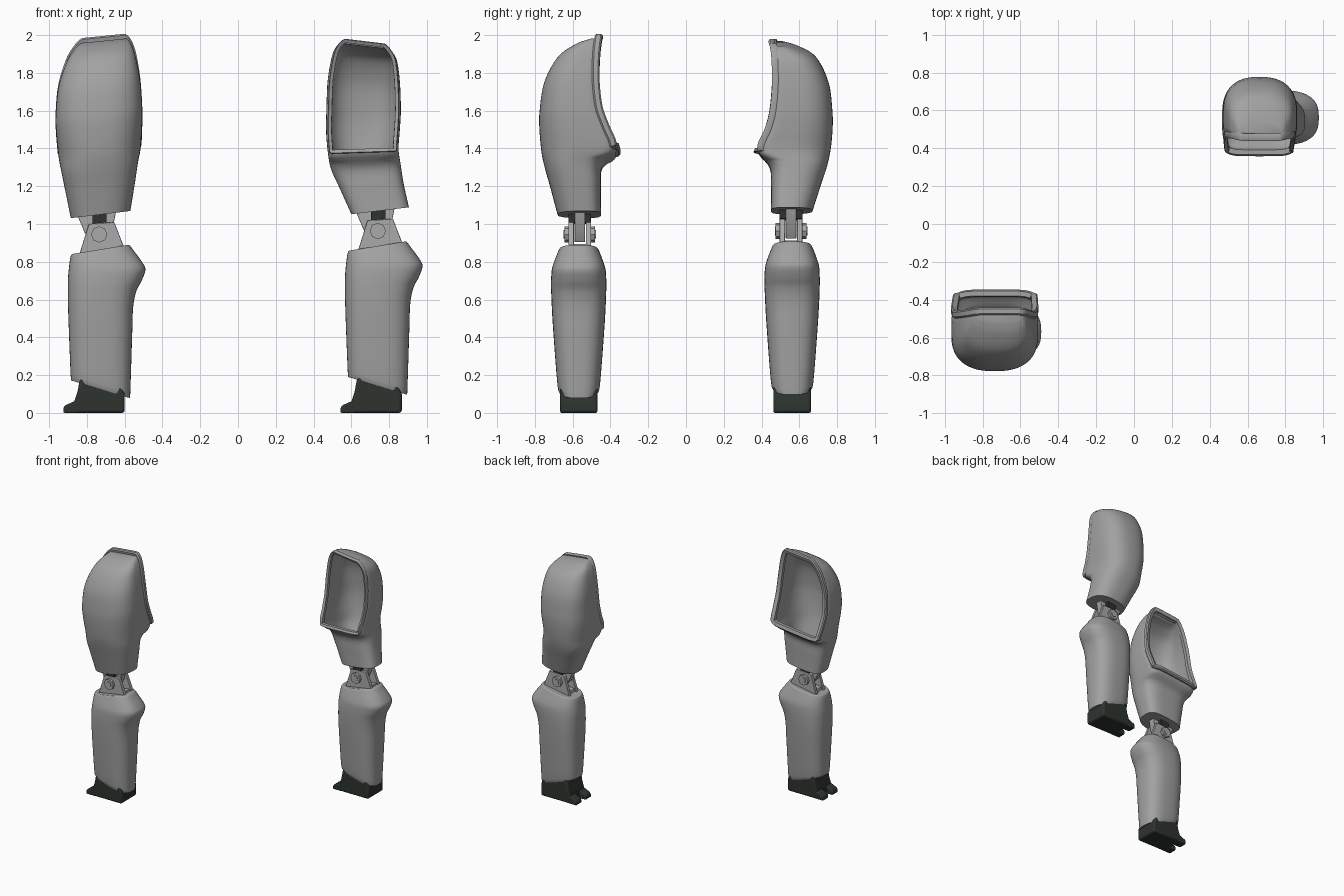
import bpy, bmesh, math
from mathutils import Vector

if "Cube" in bpy.data.objects:
    bpy.data.objects.remove(bpy.data.objects["Cube"])

def material(name, col):
    m = bpy.data.materials.new(name)
    m.diffuse_color = (*col, 1)
    m.use_nodes = True
    m.node_tree.nodes["Principled BSDF"].inputs["Base Color"].default_value = m.diffuse_color
    return m

GREY = material("shell grey", (0.36, 0.36, 0.36))
METAL = material("joint grey", (0.40, 0.40, 0.40))
DARK = material("dark rubber", (0.026, 0.034, 0.028))

def finish(bm, name, mat, angle=35, solid=0, bevel=0):
    bmesh.ops.recalc_face_normals(bm, faces=bm.faces[:])
    me = bpy.data.meshes.new(name)
    bm.to_mesh(me)
    bm.free()
    me.materials.append(mat)
    ob = bpy.data.objects.new(name, me)
    bpy.context.collection.objects.link(ob)
    if solid:
        mod = ob.modifiers.new("wall", 'SOLIDIFY')
        mod.thickness, mod.offset = solid, -1
    if bevel:
        mod = ob.modifiers.new("soft", 'BEVEL')
        mod.width, mod.segments = bevel, 3
    bpy.ops.object.select_all(action='DESELECT')
    bpy.context.view_layer.objects.active = ob
    ob.select_set(True)
    bpy.ops.object.shade_smooth_by_angle(angle=math.radians(angle))
    return ob

def spline(rows, sub):
    """Catmull-Rom through table rows."""
    out = []
    for i in range(len(rows) - 1):
        p = [rows[max(i - 1, 0)], rows[i], rows[i + 1], rows[min(i + 2, len(rows) - 1)]]
        for k in range(sub):
            t = k / sub
            out.append([0.5 * (2 * b + (c - a) * t + (2 * a - 5 * b + 4 * c - d) * t * t
                        + (3 * b - a - 3 * c + d) * t ** 3) for a, b, c, d in zip(*p)])
    return out + [list(rows[-1])]

def power(v, n):
    return math.copysign(abs(v) ** (2 / n), v)

def loft(bm, rings):
    vs = [[bm.verts.new(p) for p in r] for r in rings]
    n = len(vs[0])
    for j in range(len(vs) - 1):
        for i in range(n):
            bm.faces.new((vs[j][i], vs[j][(i + 1) % n], vs[j + 1][(i + 1) % n], vs[j + 1][i]))
    return vs

def prism(name, pts, y0, y1, mat, bevel=0.0):
    bm = bmesh.new()
    r = [[(x, y, z) for x, z in pts] for y in (y0, y1)]
    v = loft(bm, r)
    bm.faces.new(v[0])
    bm.faces.new(v[1])
    return finish(bm, name, mat, bevel=bevel)

# Thigh socket: open shell with a flared rim; rows are z, x left, x right, back depth, opening depth
def socket(tag, rows, k_low, k_high, side, lip):
    N, z_open = 64, 1.385
    rows = spline(rows, 5)
    z0, z1 = rows[0][0], rows[-1][0]
    rings = []
    for z, xl, xr, yb, yf in rows:
        cx, rx, ym = (xl + xr) / 2, (xr - xl) / 2, yf + (yb - yf) * 0.42
        k = k_low + (k_high - k_low) * (z - z0) / (z1 - z0)
        ring = []
        for i in range(N):
            a = 2 * math.pi * i / N
            front = math.sin(a) > 0                      # opening half
            n = 6 if front and z > 1.34 else 3.2 if front else 2.5
            x = cx + rx * power(math.cos(a), n)
            y = ym + (yf - ym if front else yb - ym) * abs(power(math.sin(a), n))
            ring.append(Vector((x, side * y, z + k * (x - cx))))
        rings.append(ring)
    bm = bmesh.new()
    vs = loft(bm, rings)
    bm.faces.new(vs[0])
    bm.faces.new(vs[-1])
    # cut the opening
    lo, hi = N // 8, 3 * N // 8
    j0 = next(j for j, r in enumerate(rows) if r[0] >= z_open)
    gone = []
    for j in range(j0, len(vs) - 1):
        for i in range(lo, hi):
            gone += [f for f in vs[j][i].link_faces
                     if vs[j][i + 1] in f.verts and vs[j + 1][i] in f.verts]
    bmesh.ops.delete(bm, geom=gone, context='FACES')
    finish(bm, tag + "_thigh_socket", GREY, 40, solid=0.014)
    # rim band swept round the opening
    path = [rings[j0][i] for i in range(hi, lo, -1)]
    path += [rings[j][lo] for j in range(j0, len(rings))]
    path += [rings[-1][i] for i in range(lo + 1, hi)]
    path += [rings[j][hi] for j in range(len(rings) - 1, j0, -1)]
    mid = sum(path, Vector()) / len(path)
    sect = []
    m = len(path)
    for i, p in enumerate(path):
        t = (path[(i + 1) % m] - path[i - 1]).normalized()
        o = Vector((t.z, 0, -t.x)).normalized()
        if o.dot(Vector((p.x - mid.x, 0, p.z - mid.z))) < 0:
            o = -o
        f = t.cross(o).normalized()
        if f.y * side > 0:
            f = -f                                       # towards the wearer
        sect.append([p + o * a + f * b for a, b in
                     ((-0.008, 0.012), (lip * 0.7, 0.02), (lip, 0.012), (lip, -0.012),
                      (lip * 0.7, -0.02), (-0.008, -0.014))])
    bm = bmesh.new()
    loft(bm, sect + [sect[0]])
    bmesh.ops.remove_doubles(bm, verts=bm.verts[:], dist=1e-5)
    finish(bm, tag + "_socket_rim", GREY, 40)

# Shin shell: rows are z left, z right, x left, x right, half width
SHIN = [(.175, .085, -.882, -.572, .100), (.20, .11, -.886, -.57, .113),
        (.45, .42, -.896, -.56, .135), (.58, .56, -.9, -.555, .143),
        (.66, .645, -.9, -.538, .146), (.71, .70, -.9, -.51, .146),
        (.75, .76, -.897, -.49, .143), (.785, .805, -.893, -.512, .132),
        (.82, .86, -.888, -.553, .114), (.84, .888, -.88, -.575, .102),
        (.842, .886, -.86, -.595, .088)]

def shin(tag, dx, cy, dz):
    rings = []
    for zl, zr, xl, xr, h in spline(SHIN, 4):
        ring = []
        for i in range(48):
            a = 2 * math.pi * i / 48
            u = power(math.cos(a), 2.7)
            ring.append(((xl + xr) / 2 + (xr - xl) / 2 * u + dx, cy + h * power(math.sin(a), 2.7),
                         (zl + zr) / 2 + (zr - zl) / 2 * u + dz))
        rings.append(ring)
    bm = bmesh.new()
    v = loft(bm, rings)
    bm.faces.new(v[0])
    bm.faces.new(v[-1])
    finish(bm, tag + "_shin", GREY, 40)

def cylinder(name, x, y, z, r, depth, seg, mat):
    pts = [(x + r * math.cos(2 * math.pi * i / seg), z + r * math.sin(2 * math.pi * i / seg))
           for i in range(seg)]
    prism(name, pts, y - depth / 2, y + depth / 2, mat)

# Knee hinge: tongue, two fork cheeks and a bolt
def knee(tag, dx, cy, dz):
    def sh(pts):
        return [(x + dx, z + dz) for x, z in pts]
    prism(tag + "_knee_tongue", sh([(-.85, 1.045), (-.645, 1.07), (-.665, .97), (-.70, .905),
                                    (-.77, .905), (-.81, .95)]), cy - .028, cy + .028, METAL, .003)
    prism(tag + "_knee_pad", sh([(-.77, 1.0), (-.695, 1.01), (-.695, 1.06), (-.77, 1.05)]),
          cy - .06, cy + .06, DARK)
    for s in (-1, 1):
        a, b = sorted((cy + s * .032, cy + s * .06))
        prism(tag + "_fork_cheek", sh([(-.84, .84), (-.60, .87), (-.655, 1.01), (-.79, 1.0)]),
              a, b, METAL, .004)
        cylinder(tag + "_bolt_head", -.735 + dx, cy + s * .068, .945 + dz, .043, .026, 8, METAL)
        cylinder(tag + "_bolt_pin", -.735 + dx, cy + s * .078, .945 + dz, .023, .016, 16, METAL)
    prism(tag + "_fork_base", sh([(-.83, .83), (-.61, .85), (-.62, .895), (-.82, .87)]),
          cy - .06, cy + .06, METAL)

# Foot: block heel and split toe
def foot(tag, dx, cy):
    heel = [(-.60, 0), (-.60, .10), (-.63, .16), (-.835, .19), (-.85, .11), (-.865, .065), (-.865, 0)]
    prism(tag + "_foot_heel", [(x + dx, z) for x, z in heel], cy - .1, cy + .1, DARK, .014)
    toe = [(-.84, 0), (-.84, .075), (-.87, .06), (-.915, .04), (-.925, .025), (-.925, 0)]
    for s in (-1, 1):
        a, b = sorted((cy + s * .025, cy + s * .098))
        prism(tag + "_toe", [(x + dx, z) for x, z in toe], a, b, DARK, .008)

FRONT = [(1.05, -.885, -.57, .68, .45), (1.2, -.915, -.545, .72, .45),
         (1.30, -.935, -.53, .748, .442), (1.38, -.95, -.515, .765, .365),
         (1.5, -.962, -.508, .776, .41), (1.6, -.965, -.508, .775, .447),
         (1.75, -.95, -.52, .75, .465), (1.88, -.905, -.545, .68, .465),
         (1.945, -.86, -.57, .59, .462), (1.97, -.83, -.59, .52, .46)]
BACK = [(1.07, .60, .905, .67, .45), (1.2, .54, .877, .712, .45),
        (1.30, .493, .862, .745, .442), (1.39, .475, .85, .765, .378),
        (1.5, .466, .857, .776, .42), (1.6, .468, .862, .775, .447),
        (1.75, .475, .858, .755, .462), (1.88, .50, .842, .69, .462),
        (1.935, .53, .81, .60, .46), (1.955, .555, .785, .53, .458)]

socket("front_leg", FRONT, .12, .1, -1, .026)
socket("back_leg", BACK, .12, -.12, 1, .013)
for tag, dx, kx, cy, dz in (("front_leg", 0, 0, -.568, 0), ("back_leg", 1.467, 1.475, .562, .018)):
    shin(tag, dx, cy, dz)
    knee(tag, kx, cy + (.006 if cy < 0 else -.006), dz)
    foot(tag, dx, cy)
